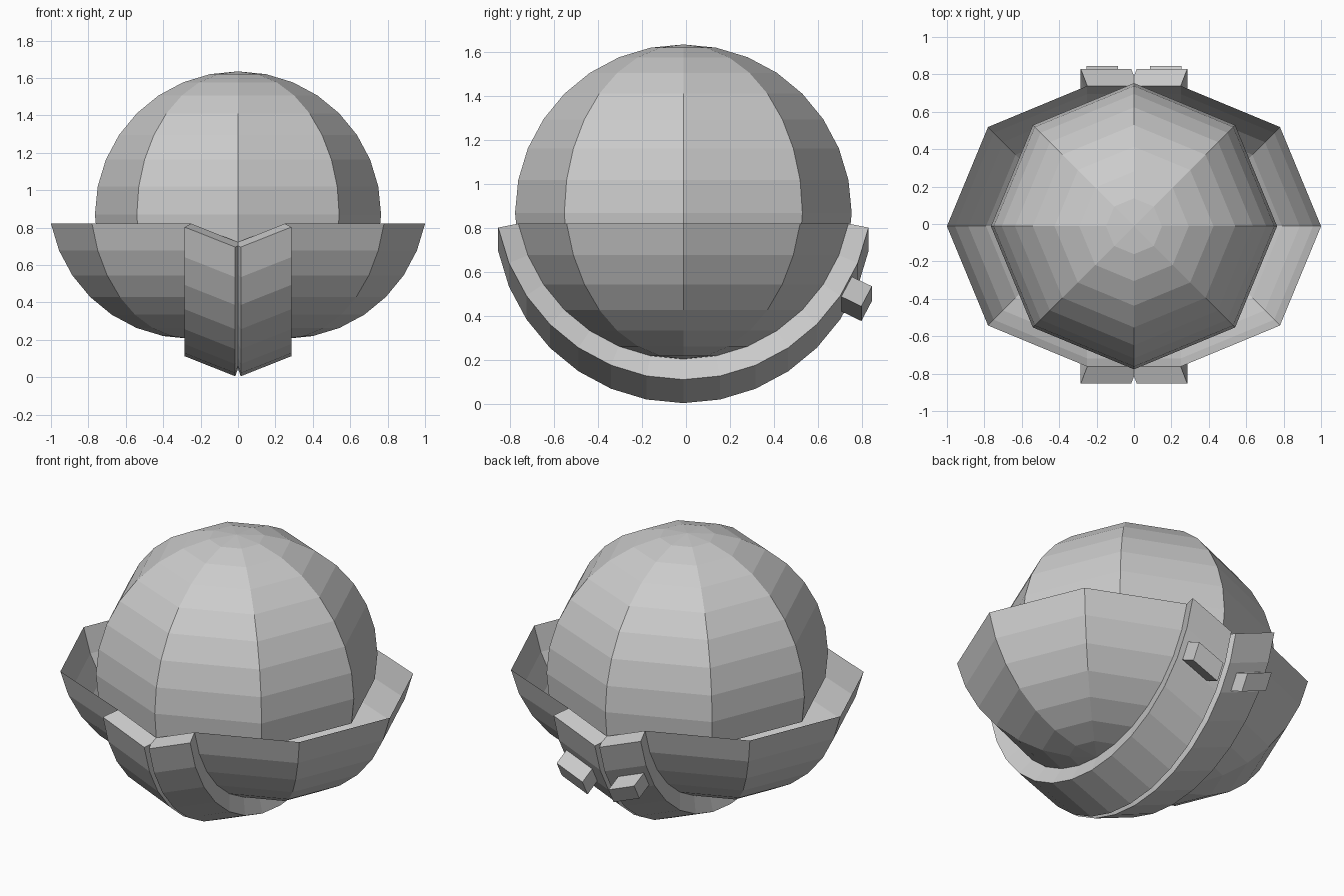
import bpy, bmesh
from math import sin, cos, radians

if "Cube" in bpy.data.objects:
    bpy.data.objects.remove(bpy.data.objects["Cube"])

YC = -0.012          # centre of the round parts in y
R = 0.765            # ball radius
STEP = 11.25         # latitude step in degrees
SHIFT = 0.25         # sideways shift of each lower shell half


def finish(name, bm):
    bmesh.ops.recalc_face_normals(bm, faces=bm.faces)
    me = bpy.data.meshes.new(name)
    bm.to_mesh(me)
    bm.free()
    ob = bpy.data.objects.new(name, me)
    bpy.context.collection.objects.link(ob)
    return ob


def cap(bm, zc, way, last, longs, cx=0.0, side=1):
    """Faceted ball patch from a pole (way=1 up, -1 down) through `last` latitude steps."""
    pole = bm.verts.new((side * cx, YC, zc + way * R))
    rows = []
    for i in range(1, last + 1):
        p = radians(i * STEP)
        rows.append([bm.verts.new((side * (cx + R * sin(p) * cos(radians(a))),
                                   YC + R * sin(p) * sin(radians(a)),
                                   zc + way * R * cos(p))) for a in longs])
    n = len(longs)
    pairs = [(k, (k + 1) % n) for k in range(n if n == 8 else n - 1)]
    for a, b in pairs:
        bm.faces.new((pole, rows[0][a], rows[0][b]))
        for r0, r1 in zip(rows, rows[1:]):
            bm.faces.new((r0[a], r1[a], r1[b], r0[b]))


def loft(bm, loops):
    """Closed solid through a row of four-cornered sections."""
    vs = [[bm.verts.new(p) for p in loop] for loop in loops]
    for a, b in zip(vs, vs[1:]):
        for k in range(4):
            j = (k + 1) % 4
            bm.faces.new((a[k], a[j], b[j], b[k]))
    bm.faces.new(vs[0])
    bm.faces.new(vs[-1])


# upper dome
bm = bmesh.new()
cap(bm, 0.87, 1, 9, [45 * k for k in range(8)])
finish("dome", bm)

for side, tag in ((1, "right"), (-1, "left")):
    # open lower shell half
    bm = bmesh.new()
    cap(bm, 0.97, -1, 7, [-90, -45, 0, 45, 90], SHIFT, side)
    finish("lower_shell_" + tag, bm)

    # sloped keel band running under the shell
    bm = bmesh.new()
    T, DX, DROP = 0.093, 0.035, -0.107
    loops = []
    for i in range(-7, 8):
        p = radians(i * STEP)
        loops.append([(side * x, YC + r * sin(p), 0.97 + dz - r * cos(p))
                      for x, r, dz in ((SHIFT, R, 0), (SHIFT + DX, R + T, 0),
                                       (DX - 0.02, R + T, DROP), (-0.02, R, DROP))])
    loft(bm, loops)
    finish("keel_band_" + tag, bm)

    # small block on the back of the band
    bm = bmesh.new()
    quad = [(0.752, 0.58), (0.845, 0.536), (0.797, 0.445), (0.704, 0.49)]
    loft(bm, [[(side * x, y, z + dz) for y, z in quad]
              for x, dz in ((0.253, 0), (0.085, -0.067))])
    finish("back_block_" + tag, bm)
